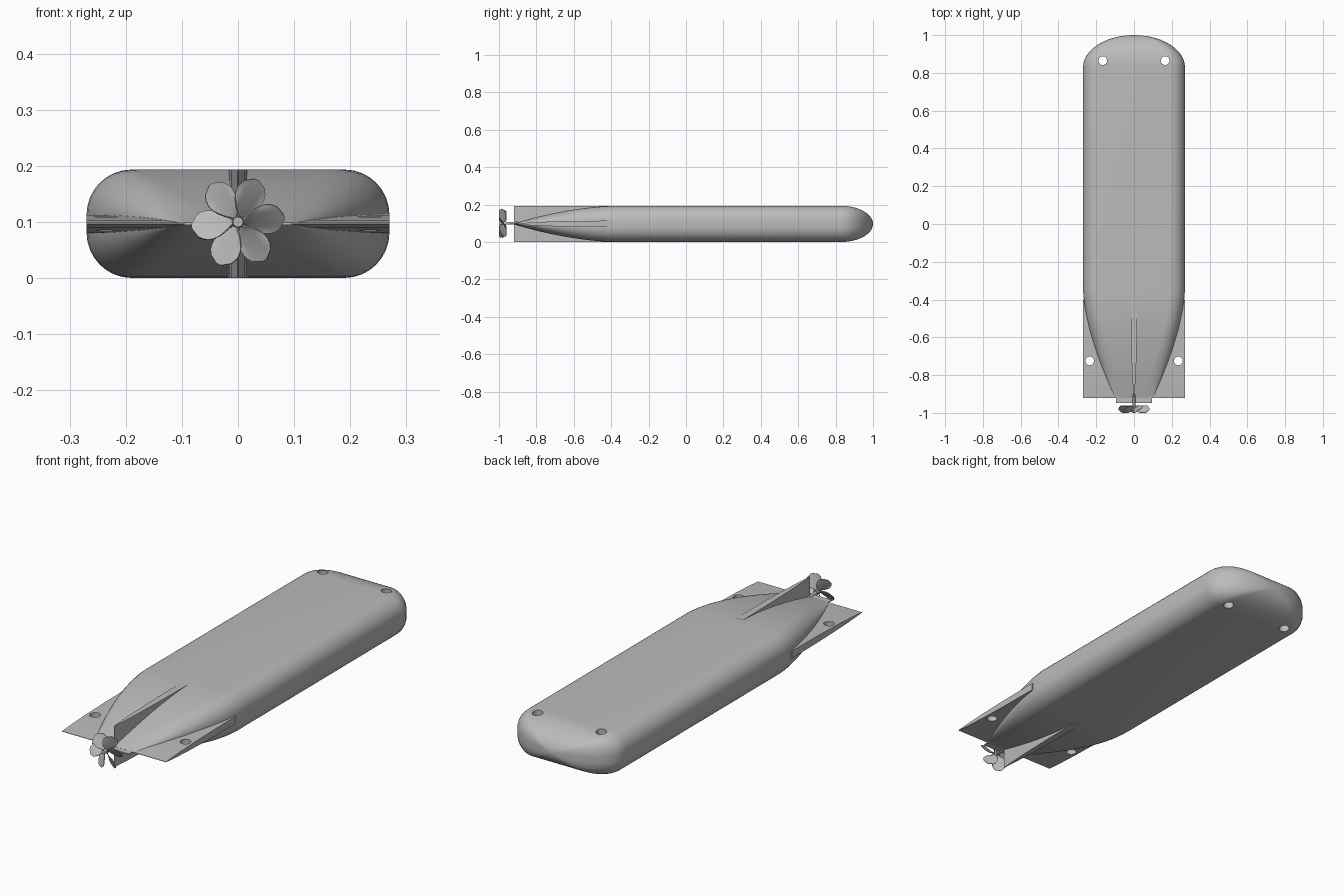
import bpy, bmesh, math
from mathutils import Matrix

if "Cube" in bpy.data.objects:
    bpy.data.objects.remove(bpy.data.objects["Cube"])

ZC = 0.097          # height of the centre line
grey = bpy.data.materials.new("hull grey")
grey.diffuse_color = (0.5, 0.5, 0.5, 1)
grey.use_nodes = True
grey.node_tree.nodes["Principled BSDF"].inputs["Base Color"].default_value = grey.diffuse_color


def make(name, bm):
    bmesh.ops.recalc_face_normals(bm, faces=bm.faces)
    me = bpy.data.meshes.new(name)
    bm.to_mesh(me)
    bm.free()
    ob = bpy.data.objects.new(name, me)
    bpy.context.collection.objects.link(ob)
    me.materials.append(grey)
    return ob


def select(ob):
    bpy.ops.object.select_all(action='DESELECT')
    ob.select_set(True)
    bpy.context.view_layer.objects.active = ob


def smooth(ob, deg=32):
    select(ob)
    bpy.ops.object.shade_smooth_by_angle(angle=math.radians(deg))


def loft(name, rings):
    bm = bmesh.new()
    loops = [[bm.verts.new(p) for p in r] for r in rings]
    n = len(loops[0])
    for a, b in zip(loops, loops[1:]):
        for i in range(n):
            bm.faces.new((a[i], a[(i + 1) % n], b[(i + 1) % n], b[i]))
    bm.faces.new(loops[0])
    bm.faces.new(loops[-1])
    return make(name, bm)


def cylinder(name, r, depth, loc, axis='Z', segs=24, r2=None):
    bm = bmesh.new()
    rot = Matrix.Rotation(math.pi / 2, 4, 'X') if axis == 'Y' else Matrix()
    bmesh.ops.create_cone(bm, cap_ends=True, segments=segs, radius1=r,
                          radius2=r if r2 is None else r2, depth=depth,
                          matrix=Matrix.Translation(loc) @ rot)
    return make(name, bm)


def drill(ob, x, y, r=0.023):
    # Vertical through holes on both sides
    for s in (-1, 1):
        cut = cylinder("hole_cutter", r, 0.6, (s * x, y, ZC))
        cut.hide_render = True
        select(ob)
        m = ob.modifiers.new("hole", 'BOOLEAN')
        m.operation, m.solver, m.object = 'DIFFERENCE', 'EXACT', cut
        bpy.ops.object.modifier_apply(modifier=m.name)
        bpy.data.objects.remove(cut)


# Hull: rounded-rectangle sections, elliptical nose, tail closing to a wide wedge
def half_size(y):
    w, h = 0.27, 0.0965
    if y > 0.83:
        s = math.sqrt(max(0, 1 - ((y - 0.83) / 0.17) ** 2))
        w, h = w * s, h * s
    if y < -0.34:
        w = 0.1 + 0.17 * (1 - ((-0.34 - y) / 0.58) ** 1.6)
    if y < -0.36:
        h = 0.0025 + 0.094 * (1 - ((-0.36 - y) / 0.56) ** 1.8)
    return w, h


def section(y, n=8):
    w, h = half_size(y)
    rx, rz = min(0.08, w * 0.6) if y < 0.83 else w * 0.3, h * 0.84
    pts = []
    for q, (sx, sz) in enumerate(((1, 1), (-1, 1), (-1, -1), (1, -1))):
        for i in range(n + 1):
            a = math.pi / 2 * (q + i / n)
            pts.append((sx * (w - rx) + rx * math.cos(a), y,
                        ZC + sz * (h - rz) + rz * math.sin(a)))
    return pts


tail = [-0.92 + 0.58 * i / 16 for i in range(17)]
nose = [0.83 + 0.17 * math.sin(math.pi / 2 * i / 12.15) for i in range(13)]
hull = loft("hull", [section(y) for y in tail + nose])
drill(hull, 0.165, 0.865)
smooth(hull)

# Tail fins: long wedges thinning toward the rear
fin_profile = ((-0.92, 0.001), (-0.85, 0.0065), (-0.75, 0.0115),
               (-0.6, 0.0155), (-0.4, 0.0175))


def fin(name, span, upright):
    rings = []
    for y, t in fin_profile:
        corners = ((-span, -t), (span, -t), (span, t), (-span, t))
        rings.append([(b, y, ZC + a) if upright else (a, y, ZC + b)
                      for a, b in corners])
    return loft(name, rings)


side_fins = fin("side_fins", 0.27, False)
drill(side_fins, 0.235, -0.725)
smooth(side_fins)
smooth(fin("upright_fins", 0.0965, True))

# Thin trailing plate behind the wedge
loft("tail_plate", [[(x, y, ZC + z) for x, z in
     ((-0.096, -0.002), (0.096, -0.002), (0.096, 0.002), (-0.096, 0.002))]
     for y in (-0.947, -0.9)])

# Propeller shaft and hub
PZ = 0.1
smooth(cylinder("propeller_shaft", 0.007, 0.1, (0, -0.93, PZ), 'Y'))
smooth(cylinder("propeller_hub", 0.012, 0.036, (0, -0.98, PZ), 'Y', r2=0.009))

# Six pitched blades, narrow at the root and round at the tip
bm = bmesh.new()
NR, NS = 10, 8
for k in range(6):
    base = math.radians(66 + 60 * k)
    grid = []
    for i in range(NR + 1):
        u = i / NR
        r = 0.008 + 0.075 * u
        half = 0.006 + 0.021 * math.sin(math.pi / 2 * min(1, u / 0.68)) ** 1.5
        if u > 0.68:
            half *= math.sqrt(max(0.02, 1 - ((u - 0.68) / 0.32) ** 2))
        row = []
        for j in range(NS + 1):
            s = half * (2 * j / NS - 1)
            a = base - s / max(r, 0.02)
            y = -0.98 + s * (1.1 - 0.4 * u)
            row.append(bm.verts.new((r * math.cos(a), min(-0.961, max(-0.9985, y)),
                                     PZ + r * math.sin(a))))
        grid.append(row)
    for i in range(NR):
        for j in range(NS):
            bm.faces.new((grid[i][j], grid[i][j + 1],
                          grid[i + 1][j + 1], grid[i + 1][j]))
blades = make("propeller_blades", bm)
mod = blades.modifiers.new("thickness", 'SOLIDIFY')
mod.thickness, mod.offset = 0.003, 0
select(blades)
bpy.ops.object.modifier_apply(modifier=mod.name)
smooth(blades, 40)
